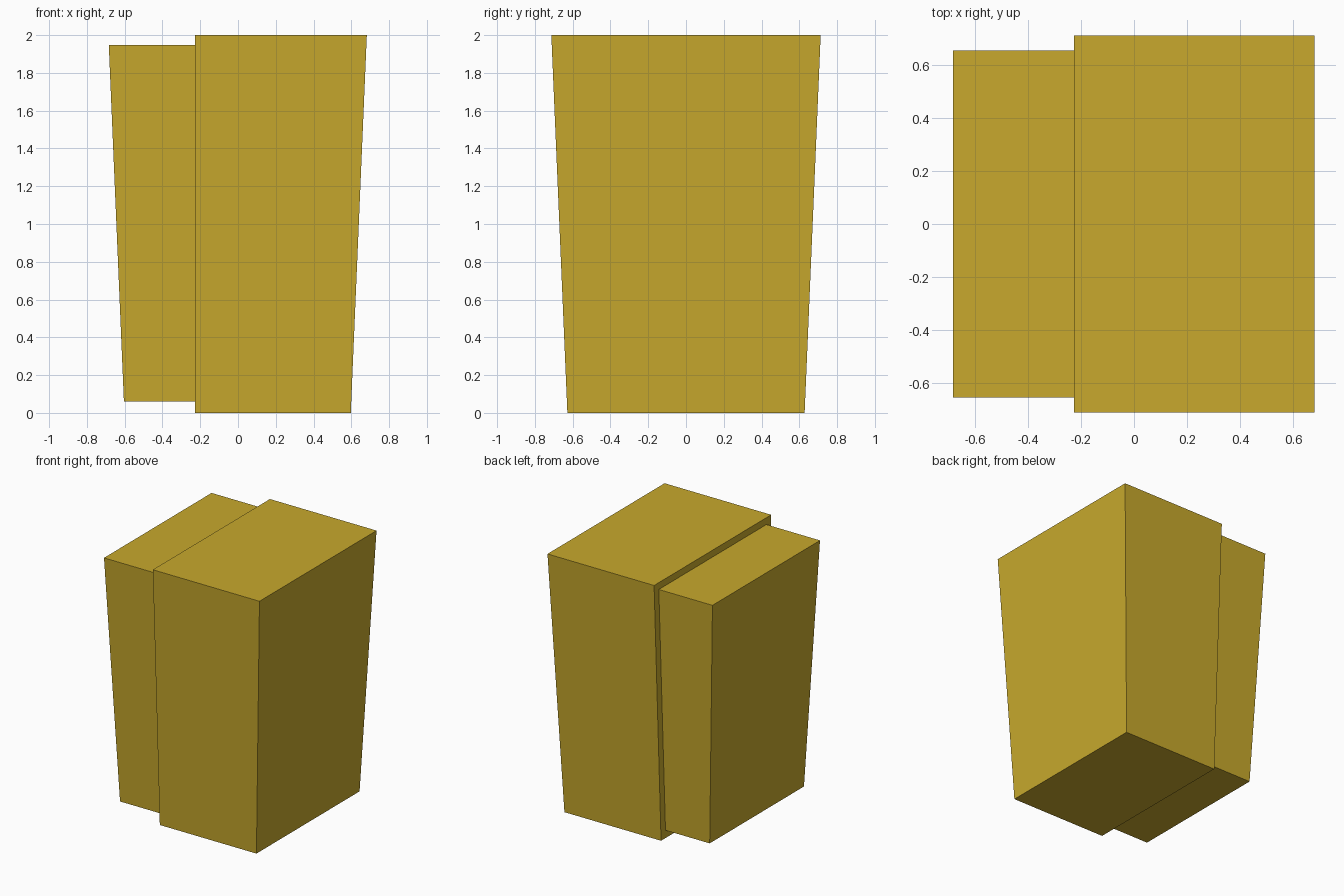
import bpy
import bmesh

cube = bpy.data.objects.get("Cube")
if cube:
    bpy.data.objects.remove(cube, do_unlink=True)

# Single mustard colour
mustard = bpy.data.materials.new("mustard_yellow")
mustard.use_nodes = True
colour = (0.578, 0.397, 0.026, 1.0)
mustard.diffuse_color = colour
mustard.node_tree.nodes["Principled BSDF"].inputs["Base Color"].default_value = colour


def tapered_block(name, inner_x, bottom_x, top_x, bottom_y, top_y, z_range):
    """Block with a vertical inner side; the other three sides flare upwards."""
    bm = bmesh.new()
    bmesh.ops.create_cube(bm, size=1)
    side = 1 if top_x > inner_x else -1
    for v in bm.verts:
        upper = v.co.z > 0
        outer = v.co.x * side > 0
        half_depth = top_y if upper else bottom_y
        v.co.x = (top_x if upper else bottom_x) if outer else inner_x
        v.co.y = half_depth if v.co.y > 0 else -half_depth
        v.co.z = z_range[1] if upper else z_range[0]
    bmesh.ops.recalc_face_normals(bm, faces=bm.faces)
    mesh = bpy.data.meshes.new(name)
    bm.to_mesh(mesh)
    bm.free()
    mesh.materials.append(mustard)
    obj = bpy.data.objects.new(name, mesh)
    bpy.context.collection.objects.link(obj)
    return obj


# Large body and the slightly smaller block against its flat side
tapered_block("main_body", -0.227, 0.597, 0.682, 0.628, 0.713, (0, 2))
tapered_block("side_block", -0.227, -0.604, -0.684, 0.574, 0.655, (0.06, 1.947))
